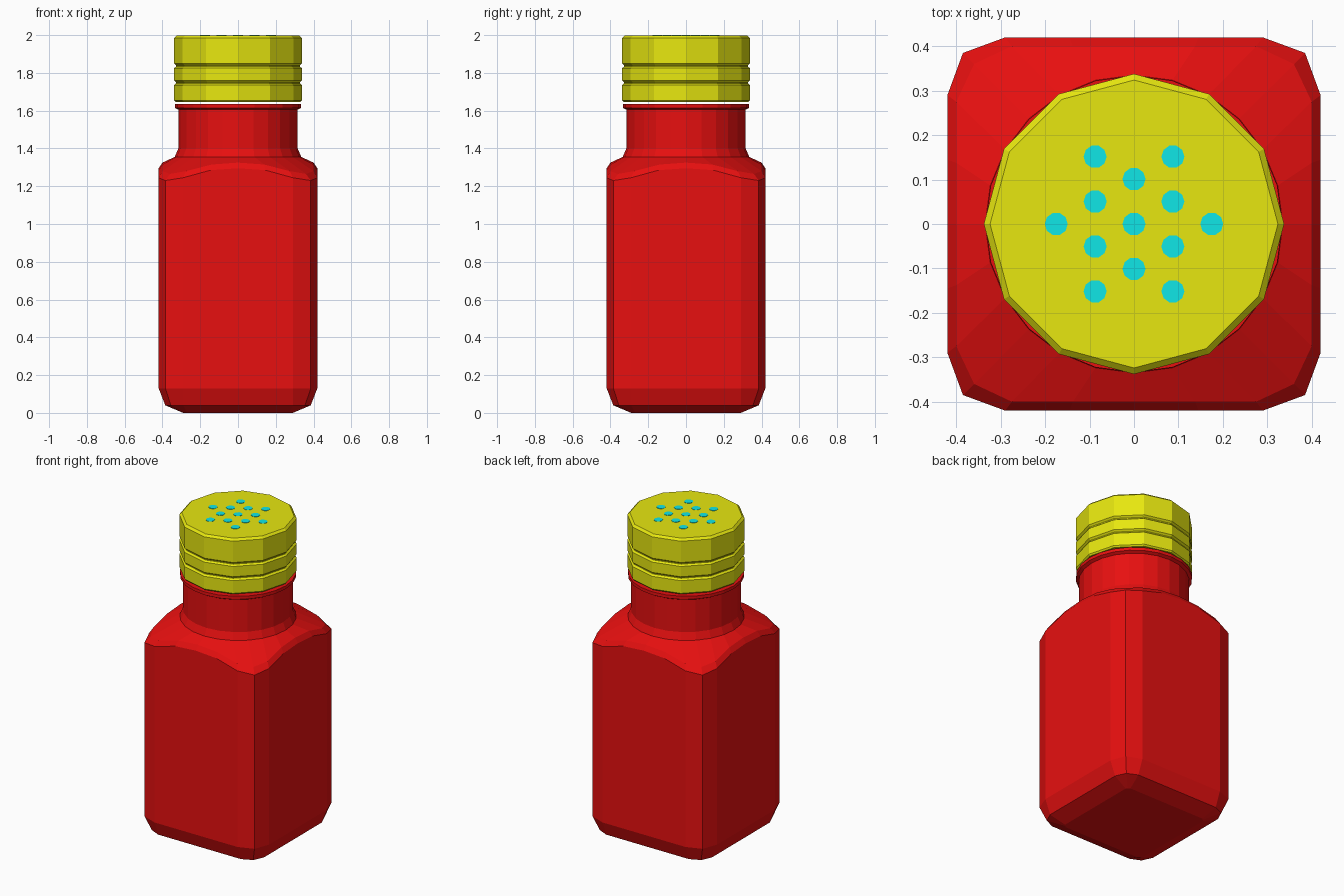
import bpy, bmesh, math

cube = bpy.data.objects.get("Cube")
if cube:
    bpy.data.objects.remove(cube, do_unlink=True)


def material(name, rgb):
    m = bpy.data.materials.new(name)
    m.use_nodes = True
    m.diffuse_color = (*rgb, 1)
    m.node_tree.nodes["Principled BSDF"].inputs["Base Color"].default_value = (*rgb, 1)
    return m


red = material("red", (0.8, 0.005, 0.005))
yellow = material("yellow", (0.8, 0.8, 0.005))
cyan = material("cyan", (0.005, 0.8, 0.8))


def finish(name, bm, mat):
    bmesh.ops.recalc_face_normals(bm, faces=bm.faces)
    mesh = bpy.data.meshes.new(name)
    bm.to_mesh(mesh)
    bm.free()
    mesh.materials.append(mat)
    ob = bpy.data.objects.new(name, mesh)
    bpy.context.collection.objects.link(ob)
    return ob


def loft(name, rings, mat):
    """Skin a stack of closed rings and cap both ends."""
    bm = bmesh.new()
    loops = [[bm.verts.new(p) for p in ring] for ring in rings]
    for a, b in zip(loops, loops[1:]):
        for i in range(len(a)):
            j = (i + 1) % len(a)
            bm.faces.new((a[i], a[j], b[j], b[i]))
    bm.faces.new(loops[0][::-1])
    bm.faces.new(loops[-1])
    return finish(name, bm, mat)


def circle(r, z, n):
    return [(r * math.cos(math.tau * i / n), r * math.sin(math.tau * i / n), z) for i in range(n)]


def square(half, flat, corner, heights):
    """Rounded square ring of 24 points; heights run from mid-side to corner."""
    side = [(half, 0), (half, flat / 2), (half, flat), (corner, corner),
            (flat, half), (flat / 2, half)]
    zs = [heights[k] for k in (0, 1, 2, 3, 2, 1)]
    ring = []
    for quarter in range(4):
        ring += [(x, y, z) for (x, y), z in zip(side, zs)]
        side = [(-y, x) for x, y in side]
    return ring


# Bottle: rounded base, straight sides, arched shoulder, neck and collar
bottle = [
    square(0.29, 0.27, 0.28, [0] * 4),
    square(0.385, 0.29, 0.355, [0.04] * 4),
    square(0.42, 0.29, 0.385, [0.13] * 4),
    square(0.42, 0.29, 0.385, [1.295, 1.285, 1.245, 1.23]),
    square(0.40, 0.275, 0.36, [1.325, 1.315, 1.28, 1.265]),
]
bottle += [circle(r, z, 24) for r, z in
           [(0.335, 1.355), (0.316, 1.4), (0.316, 1.605), (0.334, 1.615), (0.334, 1.635)]]
loft("bottle", bottle, red)

# Twelve-sided lid with two grooves
lid_profile = [(0.33, 1.646), (0.338, 1.655), (0.338, 1.735), (0.327, 1.745), (0.327, 1.75),
               (0.338, 1.76), (0.338, 1.825), (0.327, 1.834), (0.327, 1.84), (0.338, 1.85),
               (0.338, 1.985), (0.324, 1.998)]
loft("lid", [circle(r, z, 12) for r, z in lid_profile], yellow)

# Shaker holes on a hexagonal lattice
spots = {0: (-2, 0, 2), 1: (-3, -1, 1, 3), 2: (0,)}
n = 0
for col in range(-2, 3):
    for row in spots[abs(col)]:
        n += 1
        hole = loft(f"shaker_hole_{n}", [circle(0.026, 0, 10), circle(0.026, 0.004, 10)], cyan)
        hole.location = (col * 0.0875, row * 0.0505, 1.996)
